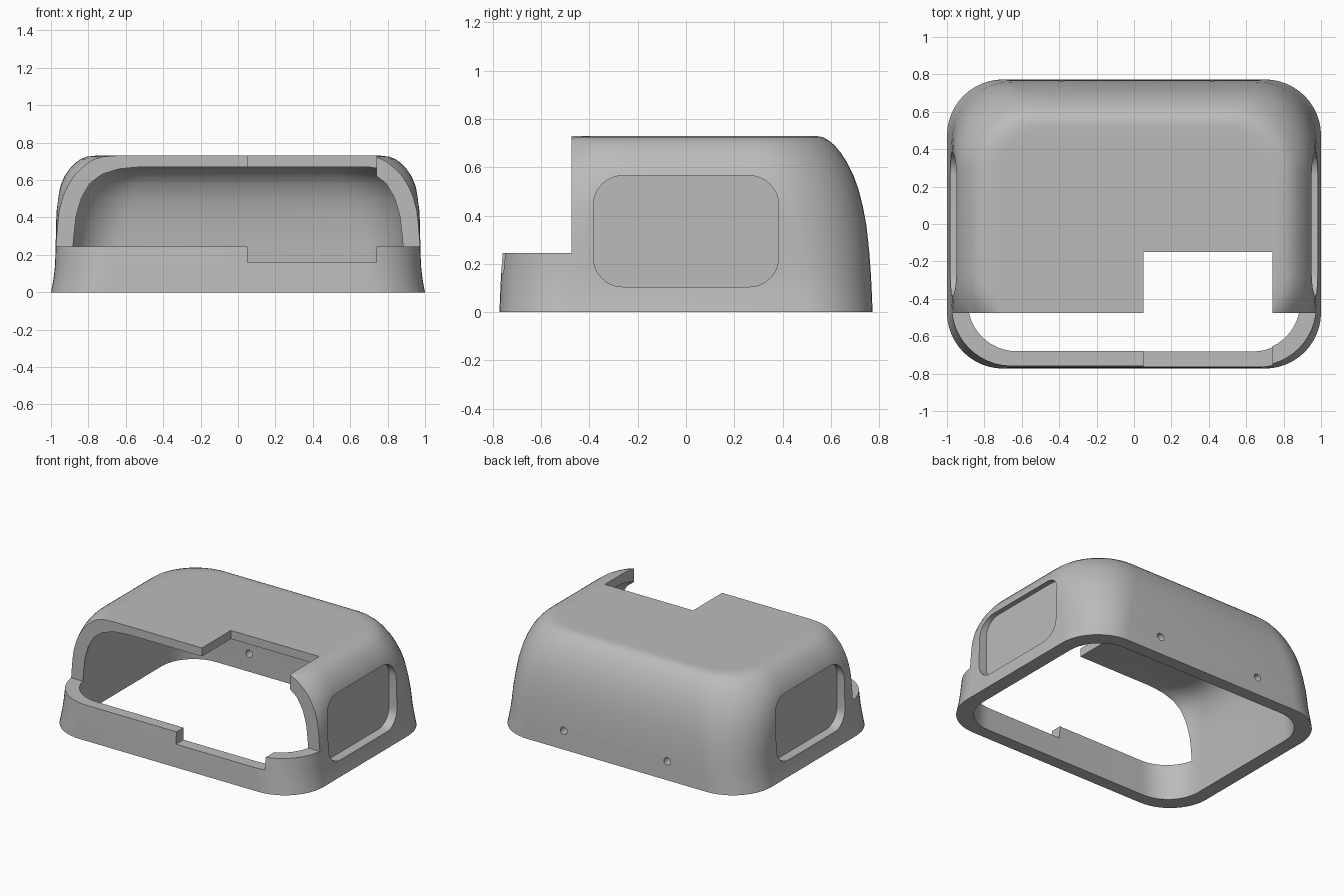
import bpy, bmesh, math

cube = bpy.data.objects.get("Cube")
if cube:
    bpy.data.objects.remove(cube, do_unlink=True)

grey = bpy.data.materials.new("plain_grey")
grey.use_nodes = True
colour = (0.5, 0.5, 0.5, 1)
grey.diffuse_color = colour
grey.node_tree.nodes["Principled BSDF"].inputs["Base Color"].default_value = colour


def rounded_rect(hx, hy, r, steps=12):
    """Outline points of a rounded rectangle, counter-clockwise."""
    pts = []
    for q, (sx, sy) in enumerate([(1, 1), (-1, 1), (-1, -1), (1, -1)]):
        for i in range(steps + 1):
            a = math.pi / 2 * (q + i / steps)
            pts.append((sx * (hx - r) + r * math.cos(a),
                        sy * (hy - r) + r * math.sin(a)))
    return pts


def loft(name, rings):
    """Skin a stack of equal point rings and cap both ends."""
    bm = bmesh.new()
    loops = [[bm.verts.new(p) for p in ring] for ring in rings]
    n = len(loops[0])
    for a, b in zip(loops, loops[1:]):
        for i in range(n):
            j = (i + 1) % n
            bm.faces.new((a[i], a[j], b[j], b[i]))
    bm.faces.new(loops[0])
    bm.faces.new(loops[-1])
    bmesh.ops.recalc_face_normals(bm, faces=bm.faces)
    mesh = bpy.data.meshes.new(name)
    bm.to_mesh(mesh)
    bm.free()
    mesh.materials.append(grey)
    obj = bpy.data.objects.new(name, mesh)
    bpy.context.collection.objects.link(obj)
    return obj


def box(name, x, y, z):
    return loft(name, [[(x[0], y[0], h), (x[1], y[0], h),
                        (x[1], y[1], h), (x[0], y[1], h)] for h in z])


# Shell sections: height, half width, half depth, corner radius
inner = [(0.67, 0.70, 0.485, 0.25), (0.66, 0.76, 0.52, 0.28),
         (0.63, 0.81, 0.57, 0.30), (0.58, 0.848, 0.61, 0.31),
         (0.50, 0.873, 0.645, 0.31), (0.40, 0.885, 0.665, 0.29),
         (0.25, 0.888, 0.68, 0.26), (0.0, 0.90, 0.685, 0.25)]
outer = [(0.0, 1.0, 0.773, 0.30), (0.04, 0.992, 0.771, 0.30),
         (0.09, 0.984, 0.769, 0.305), (0.15, 0.978, 0.766, 0.31),
         (0.25, 0.975, 0.759, 0.32), (0.36, 0.973, 0.747, 0.345),
         (0.44, 0.970, 0.732, 0.36), (0.51, 0.962, 0.714, 0.375),
         (0.57, 0.949, 0.692, 0.385), (0.62, 0.928, 0.667, 0.38),
         (0.66, 0.900, 0.641, 0.365), (0.69, 0.872, 0.616, 0.345),
         (0.712, 0.842, 0.590, 0.32), (0.725, 0.808, 0.566, 0.305),
         (0.73, 0.765, 0.535, 0.29), (0.73, 0.73, 0.505, 0.26)]
shell = loft("cover_shell", [[(x, y, z) for x, y in rounded_rect(hx, hy, r)]
                             for z, hx, hy, r in inner + outer])

# Open front above the low lip, and the square notch through roof and lip
cutters = [box("front_cutter", (-1.2, 1.2), (-1.2, -0.475), (0.245, 1)),
           box("notch_cutter", (0.05, 0.74), (-1.2, -0.15), (0.16, 1))]

# Rounded side recesses
panel = rounded_rect(0.383, 0.23, 0.12, 8)
for side in (-1, 1):
    cutters.append(loft("side_recess_cutter",
                        [[(side * x, u, v + 0.335) for u, v in panel]
                         for x in (0.915, 1.2)]))

# Screw holes through the back wall
for hx in (-0.39, 0.42):
    circle = rounded_rect(0.026, 0.026, 0.0259, 5)
    cutters.append(loft("back_hole_cutter",
                        [[(u + hx, y, v + 0.13) for u, v in circle]
                         for y in (0.6, 0.9)]))

bpy.ops.object.select_all(action="DESELECT")
shell.select_set(True)
bpy.context.view_layer.objects.active = shell
for cutter in cutters:
    mod = shell.modifiers.new("cut", "BOOLEAN")
    mod.operation = "DIFFERENCE"
    mod.solver = "EXACT"
    mod.object = cutter
    bpy.ops.object.modifier_apply(modifier=mod.name)
    bpy.data.objects.remove(cutter, do_unlink=True)

bpy.ops.object.shade_smooth_by_angle(angle=math.radians(30))
